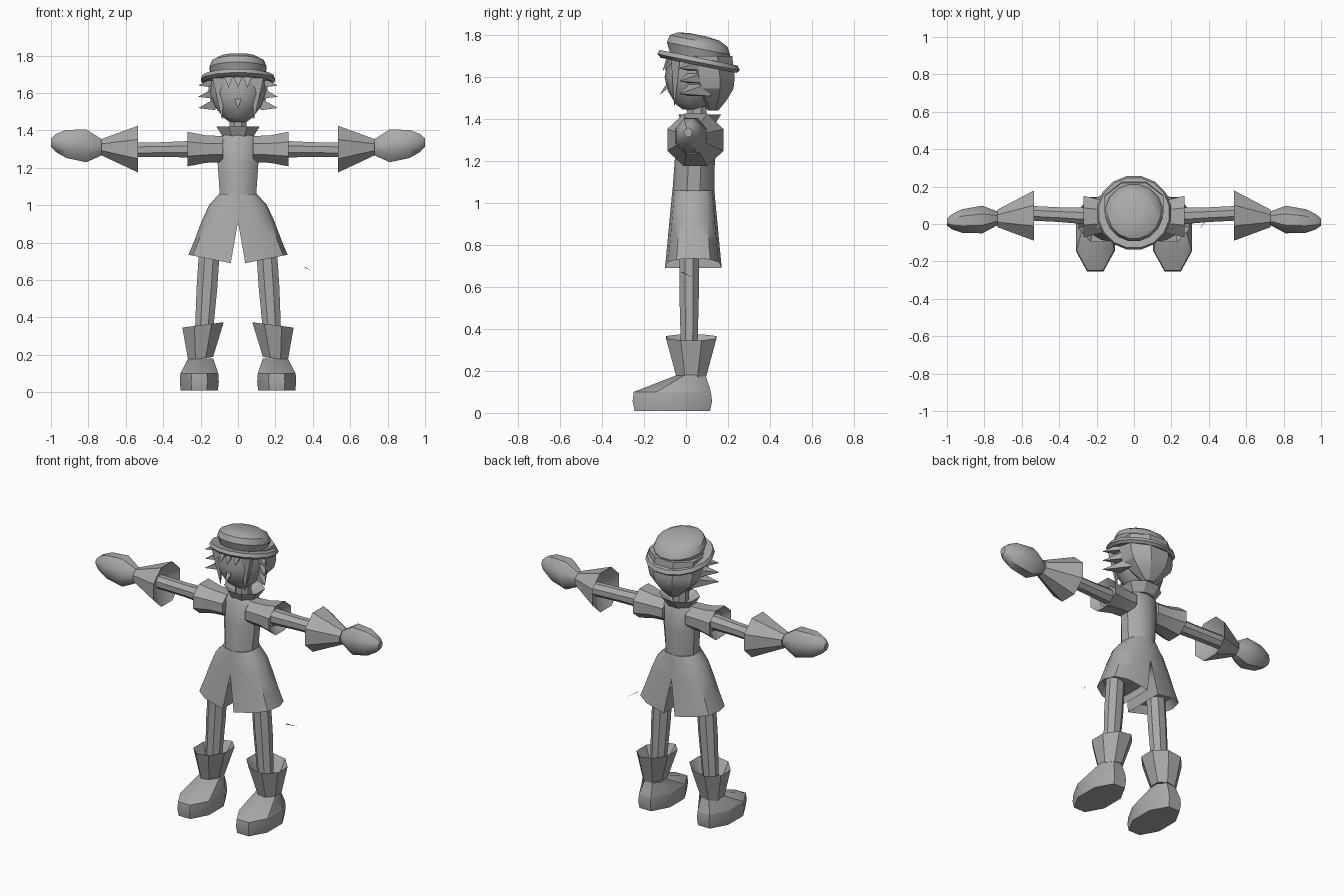
import bpy, math
from mathutils import Vector

cube = bpy.data.objects.get("Cube")
if cube:
    bpy.data.objects.remove(cube)

grey = bpy.data.materials.new("plain grey")
grey.use_nodes = True
grey.diffuse_color = (0.4, 0.4, 0.4, 1)
principled = grey.node_tree.nodes["Principled BSDF"]
principled.inputs["Base Color"].default_value = grey.diffuse_color


def finish(name, verts, faces, mirror, crease):
    """Make the mesh object, fix its normals, shade it and mirror it if it is one of a pair."""
    mesh = bpy.data.meshes.new(name)
    mesh.from_pydata(verts, [], faces)
    mesh.materials.append(grey)
    obj = bpy.data.objects.new(name, mesh)
    bpy.context.collection.objects.link(obj)
    bpy.ops.object.select_all(action='DESELECT')
    obj.select_set(True)
    bpy.context.view_layer.objects.active = obj
    bpy.ops.object.mode_set(mode='EDIT')
    bpy.ops.mesh.select_all(action='SELECT')
    bpy.ops.mesh.normals_make_consistent(inside=False)
    bpy.ops.object.mode_set(mode='OBJECT')
    bpy.ops.object.shade_smooth_by_angle(angle=math.radians(crease))
    if mirror:
        obj.modifiers.new("Mirror", 'MIRROR')


def skin(rings, sides):
    """Faces that join neighbouring rings of points, with a cap at each end."""
    faces = []
    for first in range(0, (rings - 1) * sides, sides):
        for i in range(sides):
            a, b = first + i, first + (i + 1) % sides
            faces.append((a, b, b + sides, a + sides))
    last = (rings - 1) * sides
    return faces + [tuple(range(sides)), tuple(range(last, last + sides))]


def taper(name, start, end, size, profile, sides=8, tilt=(0, 0), mirror=False, crease=38):
    """Loft from start to end; profile rows hold position, width scale and optional depth scale."""
    start, end = Vector(start), Vector(end)
    reach = end - start
    upright = abs(reach.z) > abs(reach.x)
    verts = []
    for place, wide, *deep in profile:
        for i in range(sides):
            angle = math.tau * (i + 0.5) / sides
            u = size[0] * wide * math.cos(angle)
            v = size[1] * (deep[0] if deep else wide) * math.sin(angle)
            lean = u * tilt[0] + v * tilt[1]
            offset = (u, v, lean) if upright else (lean, u, v)
            verts.append(start + reach * place + Vector(offset))
    finish(name, verts, skin(len(profile), sides), mirror, crease)


def pair(name, start, end, size, profile, **options):
    taper(name, start, end, size, profile, mirror=True, **options)


def shorts():
    """Half of the shorts: the inner edge leaves the middle below the crotch."""
    levels, sides, verts = (0, .15, .4, .7, 1, 1), 7, []
    for row, drop in enumerate(levels):
        inside = row == len(levels) - 1
        shrink = .85 if inside else 1
        inner = max(0, drop - .4) * .065
        outer = (.1 + .165 * drop ** .6) * shrink
        depth = (.1 + .035 * drop) * shrink
        for i in range(sides):
            angle = math.pi * (i / (sides - 1) - .5)
            across = (outer - inner) * max(math.cos(angle), 0) ** .75
            sway = math.copysign(abs(math.sin(angle)) ** .75, angle)
            height = 1.06 - .37 * drop + .2 * across * drop ** 4
            verts.append((inner + across, .035 + depth * sway, height + .05 * inside))
    # Leave the middle open above the crotch so the halves meet cleanly
    faces = [f for f in skin(len(levels), sides)
             if any(verts[i][0] > .001 for i in f)]
    finish("shorts", verts, faces, True, 42)


spike = [(0, 1), (1, .03)]

# Torso and shorts
shorts()
taper("torso", start=(0, .035, 1.05), end=(0, .05, 1.385), size=(.12, .1),
      profile=[(0, .85, 1), (.5, .95), (.9, 1, .8), (1, .6)], sides=10)

# Legs and boots
pair("leg", start=(.15, .015, .8), end=(.19, .015, .2), size=(.06, .05),
     profile=[(0, 1), (.4, 1), (1, .8)])
ankle = (.2, .025, .18)
pair("boot_shaft", start=ankle, end=(.187, .025, .36), size=(.12, .13),
     profile=[(0, .6), (1, 1), (.5, .6)], tilt=(-.13, 0))
instep = (.207, -.065, .1)
foot = (.113, .205)
pair("boot_sole", start=(.207, -.065, .01), end=instep, size=foot,
     profile=[(0, .95), (.5, 1), (1, .97)])
pair("boot_instep", start=instep, end=ankle, size=foot,
     profile=[(0, .97), (1, .65, .36)])

# Sleeves, arms, cuffs and hands
pair("sleeve", start=(.08, .04, 1.3), end=(.27, .04, 1.3), size=(.12, .1),
     profile=[(0, .75), (.5, .8), (1, 1), (.8, .6)])
pair("arm", start=(.2, .04, 1.3), end=(.6, .06, 1.295), size=(.05, .05),
     profile=[(0, 1), (.5, .85), (1, .85)])
wrist = (.73, .03, 1.31)
pair("cuff", start=(.535, .045, 1.3), end=wrist, size=(.145, .135),
     profile=[(.3, .4), (0, 1), (1, .35)])
pair("hand", start=wrist, end=(1, .01, 1.335), size=(.08, .095),
     profile=[(0, .5), (.3, 1), (.7, .85), (.9, .55), (1, .25)])

# Neck and flared collar
taper("neck", start=(0, .055, 1.35), end=(0, .05, 1.5), size=(.05, .05),
      profile=[(0, 1), (1, 1)])
taper("collar", start=(0, .06, 1.365), end=(0, .065, 1.42), size=(.125, .11),
      profile=[(0, .7), (1, 1), (.4, .5)], crease=20)

# Head and nose
taper("head", start=(0, .03, 1.445), end=(0, .06, 1.7), size=(.155, .15),
      profile=[(0, .3), (.1, .55), (.35, .85), (.6, 1), (1, .95)], sides=10)
taper("nose", start=(0, -.06, 1.585), end=(0, -.125, 1.515), size=(.03, .03),
      profile=spike, sides=4, crease=20)

# Hair behind the head, side tufts, cheek locks and fringe
taper("hair_back", start=(0, .13, 1.44), end=(0, .1, 1.7), size=(.17, .13),
      profile=[(0, .2), (.2, .6), (.4, .9), (.6, 1), (1, 1)], crease=25)
for height in (1.66, 1.6, 1.54):
    pair("side_tuft", start=(.12, .07, height), end=(.21, -.03, height - .02),
         size=(.07, .045), profile=spike, sides=4, crease=20)
pair("cheek_lock", start=(.105, -.05, 1.68), end=(.085, -.055, 1.46), size=(.045, .03),
     profile=spike, sides=4, crease=20)
for side in (0, .05, .1):
    pair("fringe_tuft", start=(side, 4 * side * side - .07, 1.7),
         end=(side, 4 * side * side - .11, 1.63), size=(.04, .03),
         profile=spike, sides=4, crease=20)

# Hat, tipped down toward the back
taper("hat", start=(0, .06, 1.655), end=(0, .06, 1.8), size=(.202, .2),
      profile=[(0, .75), (0, .92), (.1, 1), (.25, .95), (.25, .7),
               (.55, .77), (.8, .7), (.95, .5), (1, .2)],
      sides=16, tilt=(0, -.2))

# Small loose sliver beside the leg
taper("loose_sliver", start=(.355, -.02, .67), end=(.397, .035, .645), size=(.003, .003),
      profile=spike, sides=4)
